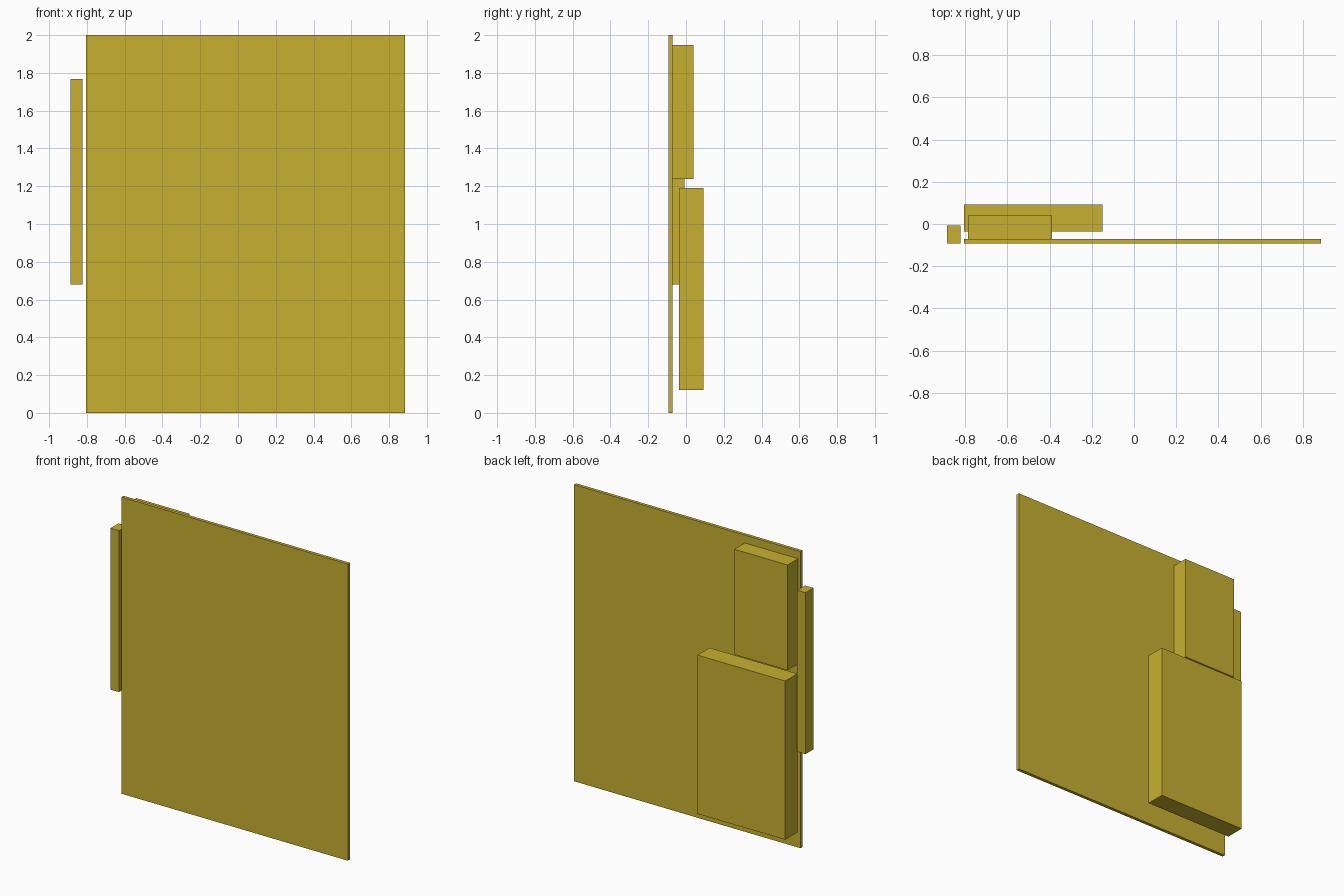
import bpy

if "Cube" in bpy.data.objects:
    bpy.data.objects.remove(bpy.data.objects["Cube"])

ochre = bpy.data.materials.new("ochre_yellow")
ochre.diffuse_color = (0.58, 0.434, 0.03, 1.0)
ochre.use_nodes = True
ochre.node_tree.nodes["Principled BSDF"].inputs["Base Color"].default_value = ochre.diffuse_color


def box(name, x, y, z):
    """Axis-aligned box from (min, max) ranges."""
    bpy.ops.mesh.primitive_cube_add(size=1)
    ob = bpy.context.object
    ob.name = name
    for v in ob.data.vertices:
        for axis, (lo, hi) in enumerate((x, y, z)):
            v.co[axis] = hi if v.co[axis] > 0 else lo
    ob.data.materials.append(ochre)
    return ob


# large flat front sheet
box("front_panel", (-0.805, 0.885), (-0.093, -0.071), (0, 2))
# narrow upright bar beside the sheet
box("side_bar", (-0.886, -0.823), (-0.093, -0.008), (0.68, 1.768))
# block fixed to the back of the sheet
box("upper_block", (-0.786, -0.388), (-0.071, 0.04), (1.237, 1.947))
# larger block standing clear behind the sheet
box("lower_block", (-0.805, -0.15), (-0.036, 0.093), (0.12, 1.19))
